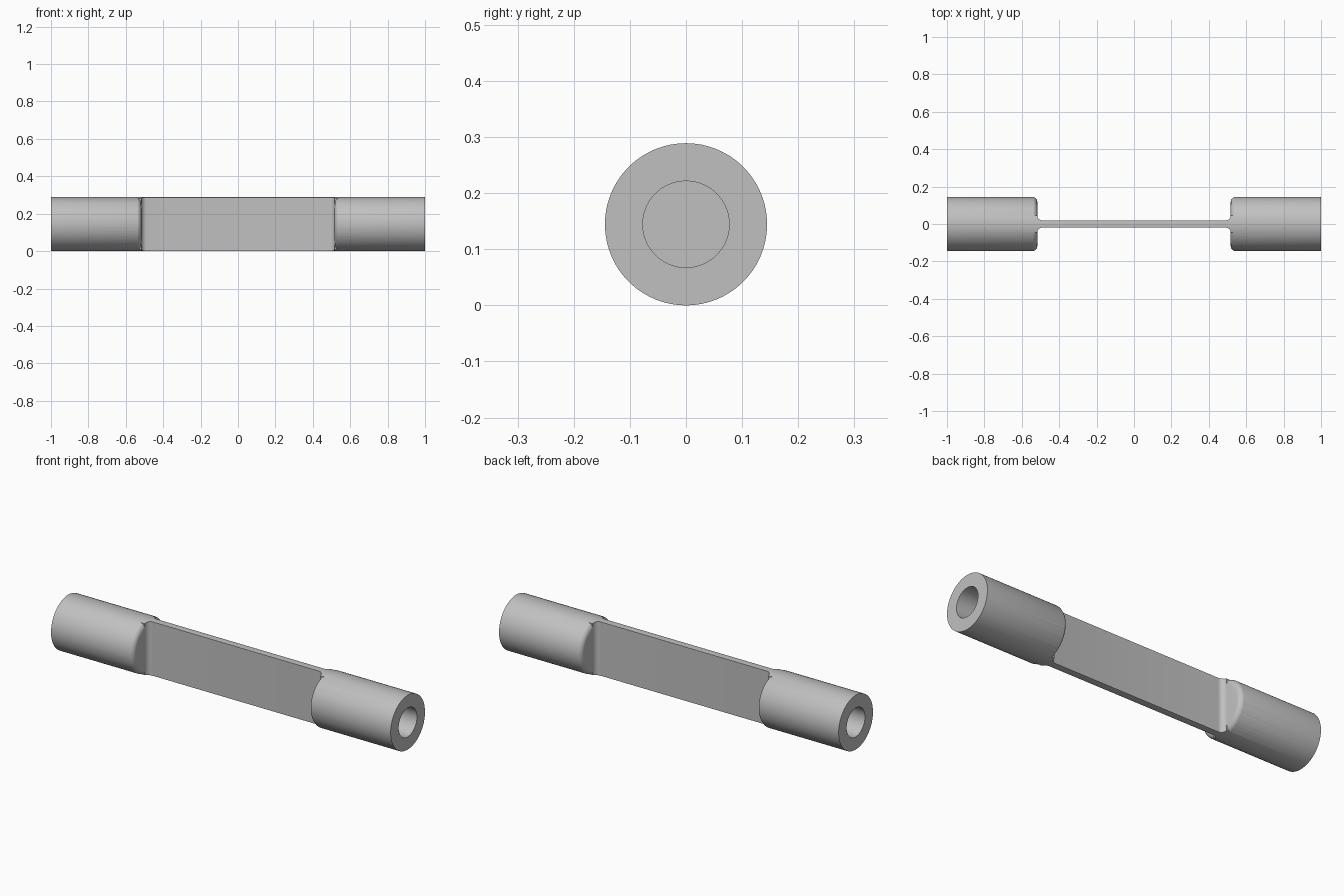
import bpy, bmesh, math
from mathutils import Matrix, Vector

old = bpy.data.objects.get("Cube")
if old:
    bpy.data.objects.remove(old, do_unlink=True)

RADIUS, BORE, BORE_DEPTH = 0.1445, 0.077, 0.4
SHOULDER, ROUND = 0.517, 0.028      # shoulder face position and edge rounding
WEB, FLARE = 0.0185, 0.028          # half thickness of the flat web, root fillet
AXIS_Z = RADIUS
SIDES = 96


def arc(cx, cy, r, start, end, steps=8):
    angles = [math.radians(start + (end - start) * i / steps) for i in range(steps + 1)]
    return [(cx + r * math.cos(a), cy + r * math.sin(a)) for a in angles]


def finish(name, bm):
    bmesh.ops.remove_doubles(bm, verts=bm.verts, dist=1e-5)
    bmesh.ops.recalc_face_normals(bm, faces=bm.faces)
    mesh = bpy.data.meshes.new(name)
    bm.to_mesh(mesh)
    bm.free()
    obj = bpy.data.objects.new(name, mesh)
    obj.location.z = AXIS_Z
    bpy.context.collection.objects.link(obj)
    return obj


def lathe(name, profile):
    """Spin (x, radius) points, starting and ending on the axis, around x."""
    bm = bmesh.new()
    verts = [bm.verts.new((x, 0, r)) for x, r in profile]
    edges = [bm.edges.new(pair) for pair in zip(verts, verts[1:])]
    bmesh.ops.spin(bm, geom=verts + edges, cent=(0, 0, 0), axis=(1, 0, 0),
                   angle=math.tau, steps=SIDES, use_merge=True)
    return finish(name, bm)


def prism(name, outline, half_height):
    """Extrude an (x, y) outline along z."""
    bm = bmesh.new()
    face = bm.faces.new([bm.verts.new((x, y, -half_height)) for x, y in outline])
    geom = bmesh.ops.extrude_face_region(bm, geom=[face])["geom"]
    top = [v for v in geom if isinstance(v, bmesh.types.BMVert)]
    bmesh.ops.translate(bm, verts=top, vec=(0, 0, 2 * half_height))
    return finish(name, bm)


def subtract(obj, cutter):
    cutter.hide_render = True
    mod = obj.modifiers.new("cut", "BOOLEAN")
    mod.operation, mod.solver, mod.object = "DIFFERENCE", "EXACT", cutter
    bpy.context.view_layer.objects.active = obj
    bpy.ops.object.modifier_apply(modifier=mod.name)
    bpy.data.objects.remove(cutter, do_unlink=True)


def mirrored(half):
    """Complete a right-hand run of points with its mirror image in x."""
    return half + [(-x, r) for x, r in reversed(half)]


# Round bar with a blind bore in each end
bar = lathe("test_bar", mirrored([
    (1 - BORE_DEPTH, 0), (1 - BORE_DEPTH, BORE), (1, BORE), (1, RADIUS)]))

# Waist cutter: everything between the two rounded shoulders
waist = lathe("waist_cutter", mirrored(
    [(SHOULDER, 0)]
    + arc(SHOULDER + ROUND, RADIUS + 0.001 - ROUND, ROUND, 180, 90)
    + [(SHOULDER + ROUND, RADIUS * 1.5)]))

# Flat web that is kept, flaring into the shoulders
edge = arc(SHOULDER - FLARE, WEB + FLARE, FLARE, 270, 360)
upper = [(SHOULDER + 0.1, WEB + FLARE)] + edge[::-1]
upper = mirrored(upper)
web = prism("web_keeper", upper + [(x, -y) for x, y in reversed(upper)], 0.4)

subtract(waist, web)
subtract(bar, waist)

# Plain grey metal
metal = bpy.data.materials.new("grey_metal")
metal.use_nodes = True
colour = (0.53, 0.53, 0.53, 1)
metal.diffuse_color = colour
metal.node_tree.nodes["Principled BSDF"].inputs["Base Color"].default_value = colour
bar.data.materials.clear()
bar.data.materials.append(metal)

# Smooth curved surfaces, crisp machined edges
bpy.ops.object.select_all(action="DESELECT")
bar.select_set(True)
bpy.context.view_layer.objects.active = bar
bpy.ops.object.shade_smooth_by_angle(angle=math.radians(30))
